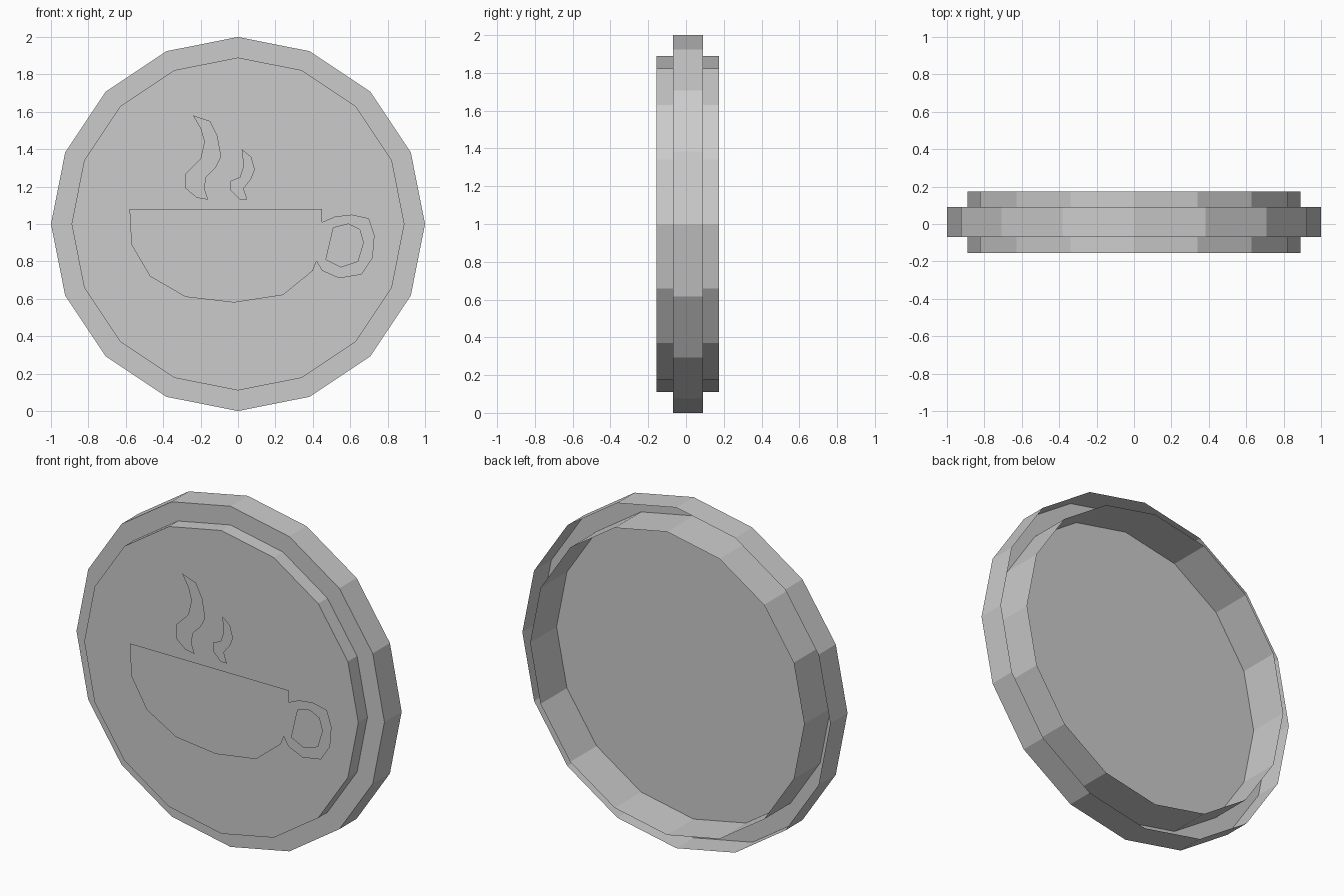
import bpy
import bmesh
from math import cos, sin, tau
from mathutils import Vector

SIDES = 16
CENTRE_Z = 1.0
FRONT = Vector((0, -1, 0))

default_cube = bpy.data.objects.get("Cube")
if default_cube:
    bpy.data.objects.remove(default_cube, do_unlink=True)

# Single plain colour shared by every part
grey = bpy.data.materials.new("plain_grey")
grey.use_nodes = True
grey.diffuse_color = (0.6, 0.6, 0.6, 1)
shader = next(n for n in grey.node_tree.nodes if n.type == "BSDF_PRINCIPLED")
shader.inputs["Base Color"].default_value = grey.diffuse_color


def add_object(name, bm):
    mesh = bpy.data.meshes.new(name)
    bm.to_mesh(mesh)
    bm.free()
    mesh.materials.append(grey)
    obj = bpy.data.objects.new(name, mesh)
    bpy.context.collection.objects.link(obj)
    return obj


def add_open_drum(name, radius, front_y, back_y):
    """Faceted disc with a front cap and side wall, open at the back."""
    bm = bmesh.new()

    def ring(y):
        angles = [tau * i / SIDES for i in range(SIDES)]
        return [bm.verts.new((radius * cos(a), y, CENTRE_Z + radius * sin(a)))
                for a in angles]

    front, back = ring(front_y), ring(back_y)
    bm.faces.new(front)
    for i in range(SIDES):
        j = (i + 1) % SIDES
        bm.faces.new((front[j], front[i], back[i], back[j]))
    return add_object(name, bm)


def add_flat_shape(name, y, *outlines):
    """Flat sheet facing the front; extra outlines become holes."""
    bm = bmesh.new()
    for outline in outlines:
        verts = [bm.verts.new((x, y, z)) for x, z in outline]
        for start, end in zip(verts, verts[1:] + verts[:1]):
            bm.edges.new((start, end))
    bmesh.ops.triangle_fill(bm, use_beauty=True, edges=bm.edges[:], normal=FRONT)
    for face in bm.faces:
        face.normal_update()
        if face.normal.dot(FRONT) < 0:
            face.normal_flip()
    return add_object(name, bm)


# Coin body: wide rim and narrower, deeper centre
add_open_drum("outer_rim", 1.0, -0.07, 0.09)
add_open_drum("inner_disc", 0.89, -0.155, 0.175)

# Emblem sheets floating just off the front face
EMBLEM_Y = -0.175

cup_outline = [
    (-.58, 1.08), (.45, 1.08), (.45, 1.01), (.52, 1.04),
    (.61, 1.05), (.7, 1.03), (.73, .94), (.72, .82), (.66, .73),
    (.54, .71), (.45, .75), (.42, .8), (.4, .75), (.24, .62),
    (-.02, .58), (-.28, .61), (-.47, .72), (-.57, .89),
]
handle_hole = [
    (.51, .98), (.59, 1), (.65, .97), (.67, .9), (.64, .8), (.55, .77), (.47, .81),
]
large_steam = [
    (-.24, 1.58), (-.15, 1.55), (-.11, 1.47), (-.09, 1.36), (-.12, 1.3),
    (-.17, 1.25), (-.18, 1.19), (-.16, 1.13), (-.22, 1.14), (-.28, 1.19),
    (-.28, 1.27), (-.2, 1.35), (-.18, 1.44), (-.2, 1.51),
]
small_steam = [
    (.02, 1.4), (.07, 1.36), (.09, 1.29), (.07, 1.24), (.03, 1.19), (.05, 1.13),
    (.01, 1.13), (-.04, 1.18), (-.04, 1.23), (.01, 1.25), (.03, 1.31),
]

add_flat_shape("cup_emblem", EMBLEM_Y, cup_outline, handle_hole)
add_flat_shape("large_steam_wisp", EMBLEM_Y, large_steam)
add_flat_shape("small_steam_wisp", EMBLEM_Y, small_steam)
